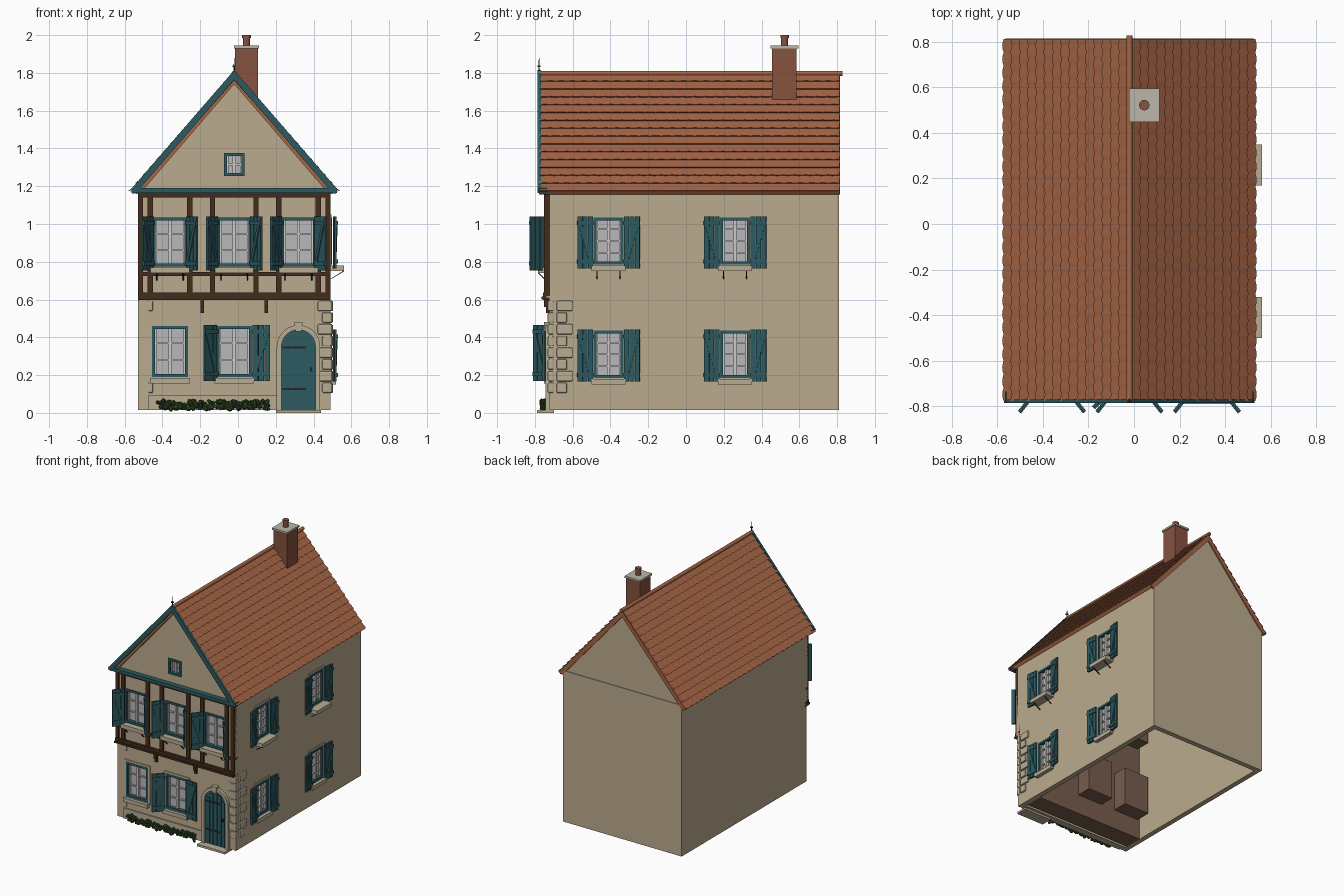
import bpy, bmesh, math, random
from mathutils import Matrix, Vector

if "Cube" in bpy.data.objects:
    bpy.data.objects.remove(bpy.data.objects["Cube"])
random.seed(4)
CX = -0.02            # house centre line
I = Matrix.Identity(4)

def mat(name, r, g, b):
    m = bpy.data.materials.new(name)
    m.diffuse_color = (r, g, b, 1)
    m.use_nodes = True
    m.node_tree.nodes["Principled BSDF"].inputs["Base Color"].default_value = m.diffuse_color
    return m

PLASTER = mat("plaster", .50, .41, .27)
STONE = mat("stone", .48, .42, .30)
ROOF = mat("roof_tile", .38, .13, .06)
TEAL = mat("teal_paint", .025, .10, .115)
TIMBER = mat("timber", .06, .025, .012)
BRICK = mat("brick", .24, .085, .05)
INNER = mat("inner_brown", .19, .11, .075)
GLASS = mat("glass", .48, .48, .50)
BAR = mat("window_bar", .62, .60, .56)
IRON = mat("iron", .02, .02, .02)
LEAF = mat("leaf", .03, .07, .015)
CAP = mat("cap_stone", .50, .47, .40)

def finish(name, bm, m, M=I):
    bm.transform(M)
    bmesh.ops.recalc_face_normals(bm, faces=bm.faces)
    me = bpy.data.meshes.new(name)
    bm.to_mesh(me)
    bm.free()
    if m:
        me.materials.append(m)
    o = bpy.data.objects.new(name, me)
    bpy.context.collection.objects.link(o)
    return o

def boxes(name, m, items, M=I):
    """Each item is x0,x1,y0,y1,z0,z1."""
    bm = bmesh.new()
    for a, b, c, d, e, f in items:
        T = Matrix.Translation(((a+b)/2, (c+d)/2, (e+f)/2)) @ Matrix.Diagonal((b-a, d-c, f-e, 1))
        bmesh.ops.create_cube(bm, size=1, matrix=T)
    return finish(name, bm, m, M)

def prism(name, m, pts, y0, y1, M=I):
    """Extrude an x,z outline along y."""
    bm = bmesh.new()
    f = bm.faces.new([bm.verts.new((x, y0, z)) for x, z in pts])
    r = bmesh.ops.extrude_face_region(bm, geom=[f])
    bmesh.ops.translate(bm, vec=(0, y1-y0, 0), verts=[v for v in r["geom"] if isinstance(v, bmesh.types.BMVert)])
    return finish(name, bm, m, M)

def rod(name, m, a, b, r1, r2=None, n=16):
    a, b = Vector(a), Vector(b)
    bm = bmesh.new()
    T = Matrix.Translation((a+b)/2) @ (b-a).to_track_quat('Z', 'Y').to_matrix().to_4x4()
    bmesh.ops.create_cone(bm, cap_ends=True, segments=n, radius1=r1, radius2=r1 if r2 is None else r2, depth=(b-a).length, matrix=T)
    o = finish(name, bm, m)
    bpy.context.view_layer.objects.active = o
    o.select_set(True)
    bpy.ops.object.shade_smooth_by_angle()
    o.select_set(False)
    return o

cuts = []             # world boxes cut through the walls

def shutter(M, hx, z0, z1, w, side, angle):
    """Plank shutter hinged at hx; side +1 opens to the right."""
    H = M @ Matrix.Translation((hx, -.012, 0)) @ Matrix.Rotation(-side*math.radians(angle), 4, 'Z')
    sx = lambda a, b: (min(side*a, side*b), max(side*a, side*b))
    p = w/3
    boxes("shutter_planks", TEAL, [(*sx(i*p+.002, (i+1)*p-.001), -.012, 0, z0, z1) for i in range(3)], H)
    boxes("shutter_rails", TEAL, [(*sx(0, w), -.018, -.003, z, z+.022) for z in (z0+.025, z1-.047)], H)
    prism("shutter_brace", TEAL, [(side*.005, z0+.045), (side*.025, z0+.045),
          (side*(w-.005), z1-.045), (side*(w-.025), z1-.045)], -.017, -.003, H)

def window(M, cx, z0, z1, w, rows, sill=.03, brackets=False, surround=True, shutters=(), sw=.085):
    """Window on plane y=0 facing -y; shutters is (side, angle) pairs."""
    a, b, t = cx-w/2, cx+w/2, .016
    bm = bmesh.new()
    bmesh.ops.create_cube(bm, size=1, matrix=M @ Matrix.Translation((cx, .02, (z0+z1)/2)) @ Matrix.Diagonal((w-.006, .12, z1-z0-.006, 1)))
    cuts.append(finish("wall_cutter", bm, None))
    boxes("window_glass", GLASS, [(a, b, .020, .025, z0, z1)], M)
    frame = lambda g, y0, y1: [(a-g, a-g+t, y0, y1, z0-g, z1+g), (b+g-t, b+g, y0, y1, z0-g, z1+g),
                               (a, b, y0, y1, z1+g-t, z1+g), (a, b, y0, y1, z0-g, z0-g+t)]
    boxes("window_frame", TEAL, frame(0, -.008, .03), M)
    zs = [z0+(z1-z0)*i/rows for i in range(1, rows)]
    boxes("window_bars", BAR, [(cx-.008, cx+.008, .002, .022, z0+t, z1-t), (a+t, a+t+.008, .006, .022, z0+t, z1-t),
          (b-t-.008, b-t, .006, .022, z0+t, z1-t)] + [(a+t, b-t, .007, .022, z-.004, z+.004) for z in zs], M)
    if surround:
        boxes("window_surround", STONE, frame(t, -.006, .01), M)
    if sill:
        boxes("window_sill", STONE, [(a-.01, b+.01, -sill, .01, z0-.035, z0-.005)], M)
    if brackets:
        for s in (-1, 1):
            x = cx+s*w*.38
            prism("sill_bracket", IRON, [(0, 0), (.006, 0), (sill, .04), (sill-.008, .04)], -.003, .003,
                  M @ Matrix.Translation((x, 0, z0-.075)) @ Matrix.Rotation(-math.pi/2, 4, 'Z'))
    for side, ang in shutters:
        shutter(M, cx+side*(w/2+.002), z0-.02, z1+.006, sw, side, ang)

# hollow wall shell, open at the bottom
side_walls = boxes("side_walls", PLASTER, [(.45, .49, -.72, .81, .015, 1.19), (-.53, -.49, -.72, .81, .015, 1.19)])
back_wall = boxes("back_wall", PLASTER, [(-.49, .45, .77, .81, .015, 1.19)])
front_low = boxes("front_lower_wall", PLASTER, [(-.53, .49, -.722, -.68, .015, .61)])
front_up = boxes("front_upper_wall", PLASTER, [(-.53, .49, -.738, -.68, .61, 1.18)])
gable_pts = [(-.53, 1.18), (.49, 1.18), (CX, 1.765)]
gable = prism("front_gable", PLASTER, gable_pts, -.745, -.70)
prism("back_gable", PLASTER, gable_pts, .77, .805)
boxes("inner_front_lining", INNER, [(-.49, .45, -.66, -.52, .015, 1.17)] +
      [(x-.11, x+.11, -.53, -.40, z, z+.30) for x in (-.36, CX) for z in (.17, .76)] + [(.21, .43, -.53, -.40, .76, 1.06)])

# windows
LOW = Matrix.Translation((0, -.722, 0))
UP = Matrix.Translation((0, -.738, 0))
GAB = Matrix.Translation((0, -.745, 0))
RIGHT = Matrix.Translation((.49, 0, 0)) @ Matrix.Rotation(math.pi/2, 4, 'Z')
for x in (-.36, CX, .32):
    window(UP, x, .775, 1.035, .185, 3, .045, True, False, ((-1, 52), (1, 52)), .09)
window(LOW, -.36, .19, .46, .19, 3)
window(LOW, CX, .19, .46, .19, 3, shutters=((-1, 45), (1, 8)), sw=.095)
window(GAB, CX, 1.255, 1.375, .11, 2, 0, surround=False)
for y in (-.41, .26):
    window(RIGHT, y, .785, 1.035, .16, 4, .072, True, True, ((-1, 6), (1, 6)))
    window(RIGHT, y, .185, .435, .16, 4, .03, False, True, ((-1, 6), (1, 6)))
for c in cuts:
    c.hide_render = True
    c.hide_viewport = False
    c.display_type = 'WIRE'
cut_col = bpy.data.collections.new("cutters")
bpy.context.scene.collection.children.link(cut_col)
for c in cuts:
    bpy.context.collection.objects.unlink(c)
    cut_col.objects.link(c)
for wall in (side_walls, front_low, front_up, gable):
    md = wall.modifiers.new("openings", 'BOOLEAN')
    md.operand_type = 'COLLECTION'
    md.collection = cut_col
    md.solver = 'EXACT'
# apply the openings, then drop the cutters
dg = bpy.context.evaluated_depsgraph_get()
for wall in (side_walls, front_low, front_up, gable):
    me = bpy.data.meshes.new_from_object(wall.evaluated_get(dg))
    wall.modifiers.clear()
    wall.data = me
for c in cuts:
    bpy.data.objects.remove(c)

# timber framing of the upper floor
posts = [(x-.014, x+.014, -.752, -.70, .62, 1.17) for x in (-.516, -.465, -.255, -.135, .095, .215, .425, .476)]
rails = [(-.53, .49, -.758, -.70, .597, .637), (-.53, .49, -.75, -.70, .725, .745), (-.53, .49, -.752, -.70, 1.14, 1.17),
         (-.53, .49, -.765, -.70, .60, .615)]
boxes("timber_frame", TIMBER, posts+rails)
for x in (-.19, .15):
    boxes("jetty_bracket", TIMBER, [(x-.009, x+.009, -.74, -.72, .53, .60), (x-.009, x+.009, -.752, -.73, .56, .60)])

# arched door with stone surround
def arch(cx, r, zs, z0, n=14):
    return [(cx-r, z0)] + [(cx-r*math.cos(math.pi*i/n), zs+r*math.sin(math.pi*i/n)) for i in range(n+1)] + [(cx+r, z0)]
prism("door", TEAL, arch(.32, .09, .35, .015), -.73, -.70)
boxes("door_planks", TEAL, [(.32+i*.033-.0145, .32+i*.033+.0145, -.735, -.725, .02, .43-.02*abs(i)**1.5) for i in range(-2, 3)])
boxes("door_hinges", IRON, [(.235, .36, -.738, -.73, z, z+.012) for z in (.12, .34)] + [(.38, .39, -.745, -.73, .22, .24)])
prism("door_surround", STONE, arch(.32, .115, .35, .015) + arch(.32, .09, .35, .015)[::-1], -.745, -.70)
prism("door_keystone", STONE, [(.306, .43), (.334, .43), (.342, .48), (.298, .48)], -.752, -.70)
boxes("door_step", STONE, [(.20, .44, -.79, -.70, 0, .016)])

# stone plinth and corner stones
boxes("plinth", STONE, [(-.475, .205, -.732, -.70, .015, .095)])
q = []
for i in range(8):
    z, l = .105+i*.062, (.085 if i % 2 else .055)
    q.append((.47, .503, -.685, -.685+l, z, z+.055))
    q.append((.49-l*.8, .496, -.732, -.70, z, z+.055))
    q.append((-.475, -.475+.025, -.728, -.70, z, z+.055)) if i in (0, 7) else None
quoins = boxes("corner_stones", STONE, q)
bv = quoins.modifiers.new("rounding", 'BEVEL')
bv.width, bv.segments = .007, 2

# tiled roof: stepped, scalloped courses over a solid slab
HW, Z0, Z1, Y0, Y1 = .545, 1.172, 1.795, -.778, .812
prism("roof_slab", ROOF, [(CX-HW, Z0), (CX, Z1), (CX+HW, Z0), (CX+HW-.012, Z0-.015), (CX, Z1-.035), (CX-HW+.012, Z0-.015)], Y0, Y1)
COURSES, COLS = 15, 108
L = math.hypot(HW, Z1-Z0)
for s, name in ((-1, "roof_tiles_left"), (1, "roof_tiles_right")):
    d = Vector((-s*HW, 0, Z1-Z0)) / L
    n = Vector((s*(Z1-Z0), 0, HW)) / L
    bm = bmesh.new()
    prev = None
    for c in range(COURSES):
        for k, lift in ((0, 0), (0, .010), (1, .001)):
            row = []
            for j in range(COLS+1):
                wave = abs(math.sin(math.pi*(j+2*(c % 2))/4))
                t = L*(c+k)/COURSES - (.006*wave if lift > .005 else 0)
                p = Vector((CX+s*HW, Y0+(Y1-Y0)*j/COLS, Z0)) + d*t + n*(lift + (.003*wave if lift > .005 else 0))
                row.append(bm.verts.new(p))
            if prev:
                for j in range(COLS):
                    bm.faces.new((prev[j], prev[j+1], row[j+1], row[j]))
            prev = row
    finish(name, bm, ROOF)
rod("ridge_cap", ROOF, (CX, Y0, 1.797), (CX, .828, 1.797), .014)

# gable trim
def chevron(name, m, hw, z0, z1, t, y0, y1):
    prism(name, m, [(CX-hw, z0), (CX, z1), (CX+hw, z0), (CX+hw-.03, z0-.015), (CX, z1-t), (CX-hw+.03, z0-.015)], y0, y1)
chevron("bargeboard", TEAL, .55, 1.18, 1.815, .052, -.787, -.768)
chevron("inner_trim", ROOF, .525, 1.18, 1.785, .045, -.770, -.735)
chevron("back_trim", ROOF, .545, 1.172, 1.79, .045, .80, .815)
boxes("gable_beam", TEAL, [(-.565, .525, -.785, -.735, 1.165, 1.19)])
rod("finial", IRON, (CX, -.778, 1.79), (CX, -.778, 1.88), .005, .001, 8)
boxes("finial_collar", IRON, [(CX-.008, CX+.008, -.786, -.770, 1.83, 1.838)])

# chimney
boxes("chimney", BRICK, [(-.015, .105, .455, .585, 1.60, 1.932)])
boxes("chimney_cap", CAP, [(-.022, .112, .447, .595, 1.93, 1.945)])
rod("chimney_pot", BRICK, (.045, .522, 1.94), (.045, .522, 1.99), .019)
rod("chimney_pot_rim", BRICK, (.045, .522, 1.985), (.045, .522, 2.0), .023)

# hedge of small leaf clumps
bm = bmesh.new()
for i in range(150):
    p = (random.uniform(-.43, .16), random.uniform(-.765, -.74), random.uniform(.022, .062))
    S = Matrix.Diagonal((random.uniform(.8, 1.3), .8, .8, 1))
    bmesh.ops.create_icosphere(bm, subdivisions=1, radius=random.uniform(.011, .017),
                               matrix=Matrix.Translation(p) @ Matrix.Rotation(random.uniform(0, 3), 4, 'Y') @ S)
finish("hedge", bm, LEAF)
